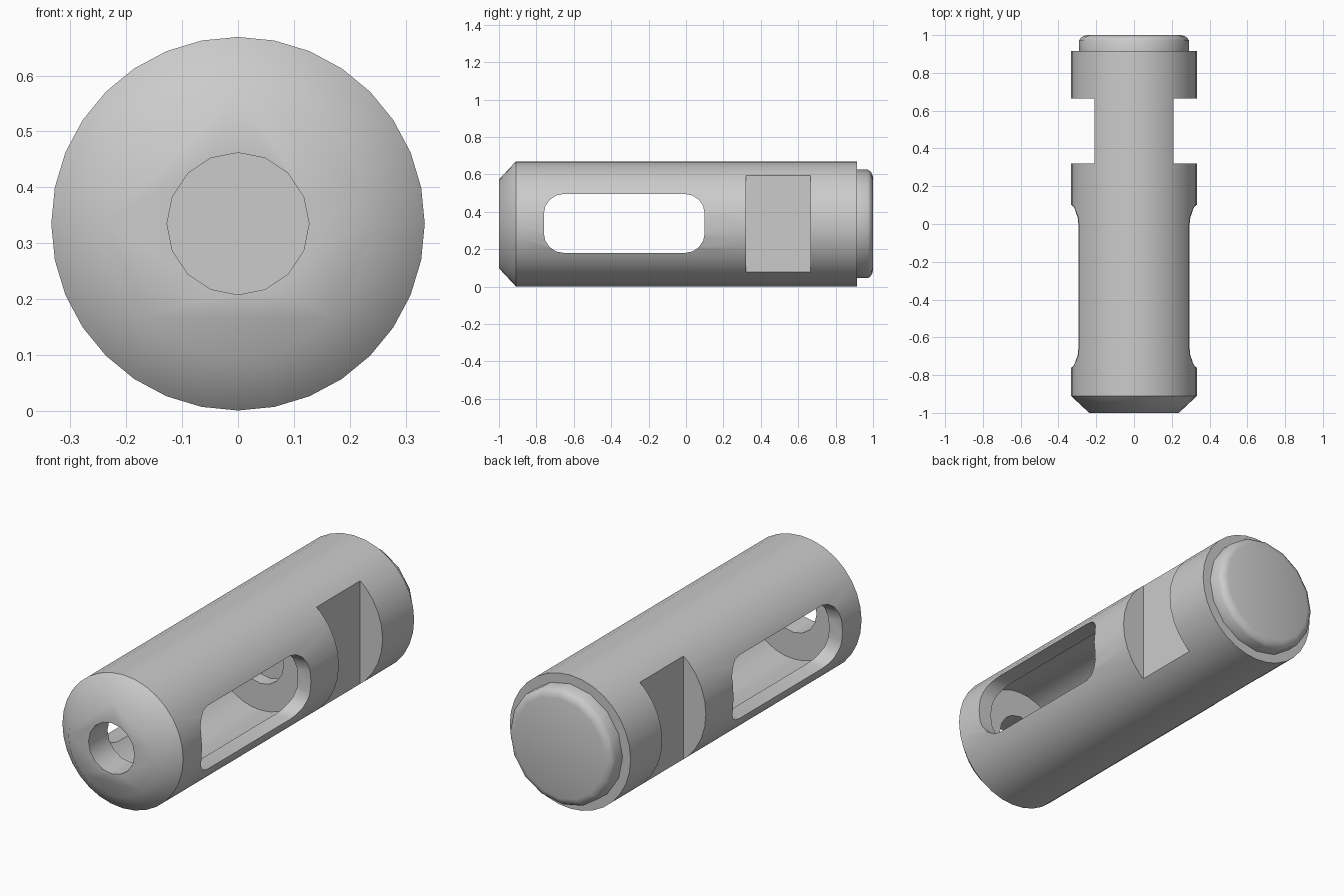
import bpy, bmesh
from math import sin, cos, pi, radians

if "Cube" in bpy.data.objects:
    bpy.data.objects.remove(bpy.data.objects["Cube"])

CZ = 0.335   # height of the long axis
R = 0.334    # body radius


def finish(name, bm):
    bmesh.ops.recalc_face_normals(bm, faces=bm.faces)
    me = bpy.data.meshes.new(name)
    bm.to_mesh(me)
    bm.free()
    ob = bpy.data.objects.new(name, me)
    bpy.context.collection.objects.link(ob)
    return ob


def lathe(name, profile, sides):
    """Closed solid turned around the y axis from (radius, y) points."""
    bm = bmesh.new()
    rings = []
    for r, y in profile:
        rings.append([bm.verts.new((r * sin(2 * pi * i / sides), y,
                                    CZ + r * cos(2 * pi * i / sides)))
                      for i in range(sides)])
    for a, b in zip(rings, rings[1:]):
        for i in range(sides):
            j = (i + 1) % sides
            bm.faces.new((a[i], a[j], b[j], b[i]))
    bm.faces.new(rings[0])
    bm.faces.new(rings[-1])
    return finish(name, bm)


def prism_x(name, outline, x0, x1):
    """Solid made by extruding a (y, z) outline along x."""
    bm = bmesh.new()
    a, b = [[bm.verts.new((x, y, z)) for y, z in outline] for x in (x0, x1)]
    n = len(outline)
    for i in range(n):
        j = (i + 1) % n
        bm.faces.new((a[i], a[j], b[j], b[i]))
    bm.faces.new(a)
    bm.faces.new(b)
    return finish(name, bm)


def rounded_rect(y0, y1, z0, z1, r, steps):
    pts = []
    corners = [(y1 - r, z1 - r), (y0 + r, z1 - r), (y0 + r, z0 + r), (y1 - r, z0 + r)]
    for k, (cy, cz) in enumerate(corners):
        for s in range(steps + 1):
            t = pi / 2 * (k + s / steps)
            pts.append((cy + r * cos(t), cz + r * sin(t)))
    return pts


def smooth(ob, angle):
    bpy.ops.object.select_all(action='DESELECT')
    ob.select_set(True)
    bpy.context.view_layer.objects.active = ob
    bpy.ops.object.shade_smooth_by_angle(angle=radians(angle))


# Main barrel with chamfered front
body = lathe("barrel", [(0.237, -1.0), (R, -0.91), (R, 0.915)], 32)

# Cutters: inner chamber, front bore, side window, two wrench flats
cutters = [
    lathe("chamber_cutter", [(0.26, -0.85), (0.26, 0.18)], 32),
    lathe("bore_cutter", [(0.127, -1.1), (0.127, 0.25)], 16),
    prism_x("window_cutter", rounded_rect(-0.76, 0.10, 0.18, 0.495, 0.105, 4), -0.5, 0.5),
]
flat = [(0.32, -0.1), (0.665, -0.1), (0.665, 0.8), (0.32, 0.8)]
for side in (-1, 1):
    cutters.append(prism_x("flat_cutter", flat, side * 0.21, side * 0.5))

bpy.context.view_layer.objects.active = body
for c in cutters:
    mod = body.modifiers.new(c.name, 'BOOLEAN')
    mod.operation = 'DIFFERENCE'
    mod.solver = 'EXACT'
    mod.object = c
    bpy.ops.object.modifier_apply(modifier=mod.name)
for c in cutters:
    bpy.data.objects.remove(c, do_unlink=True)
smooth(body, 45)

# Rounded end plug at the back
plug = lathe("end_plug", [(0.29, 0.9), (0.29, 0.973), (0.282, 0.985),
                          (0.268, 0.995), (0.25, 1.0)], 16)
smooth(plug, 40)
